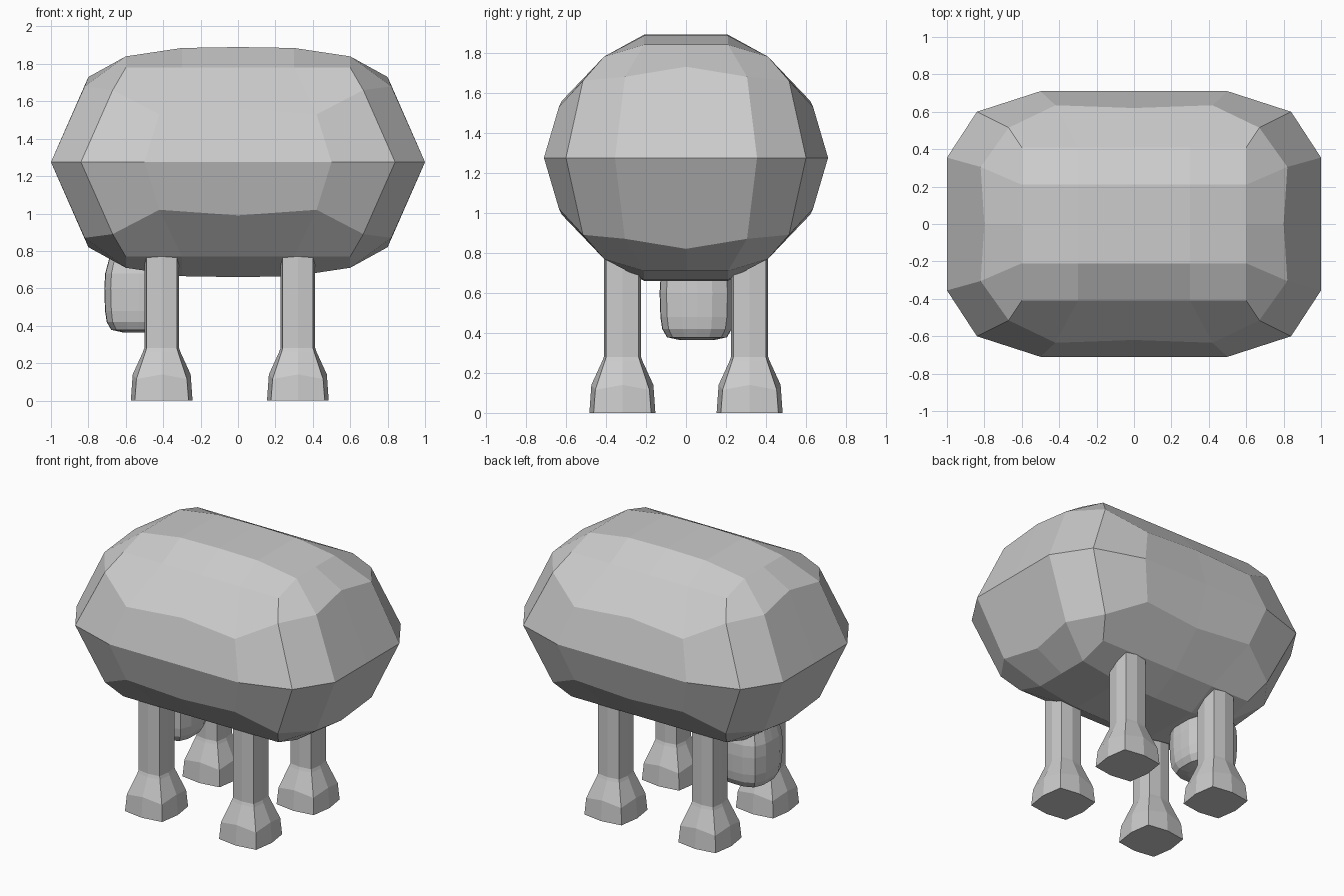
import bpy, bmesh
from math import cos, sin, tau

if "Cube" in bpy.data.objects:
    bpy.data.objects.remove(bpy.data.objects["Cube"])

MID = 1.275  # height of the body's widest line


def finish(bm, name):
    bmesh.ops.recalc_face_normals(bm, faces=bm.faces)
    mesh = bpy.data.meshes.new(name)
    bm.to_mesh(mesh)
    bm.free()
    obj = bpy.data.objects.new(name, mesh)
    bpy.context.collection.objects.link(obj)
    return obj


def rounded_loft(name, cx, cy, rings, sides, power):
    """Stack rounded-square rings given as (half width, z, corner drop)."""
    bm = bmesh.new()
    loops = []
    for r, z, drop in rings:
        loop = []
        for i in range(sides):
            c, s = cos(tau * i / sides), sin(tau * i / sides)
            k = r / (abs(c) ** power + abs(s) ** power) ** (1 / power)
            loop.append(bm.verts.new((cx + k * c, cy + k * s,
                                      z - drop * abs(2 * c * s))))
        loops.append(loop)
    for a, b in zip(loops, loops[1:]):
        for i in range(sides):
            j = (i + 1) % sides
            bm.faces.new((a[i], a[j], b[j], b[i]))
    bm.faces.new(loops[0])
    bm.faces.new(loops[-1])
    return finish(bm, name)


# Body: one octant of a rounded 4 x 4 block, mirrored on three axes
bm = bmesh.new()
top = [[(0, 0, 1.89), (0.3, 0, 1.885), (0.6, 0, 1.84)],
       [(0, 0.21, 1.89), (0.3, 0.21, 1.885), (0.6, 0.21, 1.84)],
       [(0, 0.41, 1.78), (0.3, 0.41, 1.78), (0.6, 0.41, 1.78)]]
shoulder = [(0, 0.62, 1.56), (0.42, 0.635, 1.53), (0.67, 0.515, 1.66),
            (0.82, 0.305, 1.68), (0.8, 0, 1.73)]
equator = [(0, 0.71, MID), (0.5, 0.71, MID), (0.84, 0.6, MID),
           (1, 0.355, MID), (1, 0, MID)]


def add(points):
    return [bm.verts.new((x, y, z - MID)) for x, y, z in points]


grid = [add(row) for row in top]
for j in range(2):
    for i in range(2):
        bm.faces.new((grid[j][i], grid[j][i + 1],
                      grid[j + 1][i + 1], grid[j + 1][i]))
rim = grid[2] + [grid[1][2], grid[0][2]]
bands = [rim, add(shoulder), add(equator)]
for a, b in zip(bands, bands[1:]):
    for i in range(4):
        bm.faces.new((a[i], a[i + 1], b[i + 1], b[i]))
for axis in range(3):
    copy = bmesh.ops.duplicate(bm, geom=bm.verts[:] + bm.edges[:] + bm.faces[:])
    for v in copy["geom"]:
        if isinstance(v, bmesh.types.BMVert):
            v.co[axis] *= -1
    bmesh.ops.remove_doubles(bm, verts=bm.verts, dist=1e-4)
body = finish(bm, "body")
body.location.z = MID

# Four legs with flared feet
leg_rings = [(0.165, 0, 0), (0.155, 0.14, 0.025), (0.1, 0.26, 0),
             (0.093, 0.28, 0), (0.093, 0.85, 0)]
for end, x in (("rear", -0.408), ("fore", 0.32)):
    for side, y in (("near", -0.318), ("far", 0.318)):
        rounded_loft(f"{end}_leg_{side}", x, y, leg_rings, 8, 5)

# Udder: rounded pouch hanging under the rear end
rounded_loft("udder", -0.528, 0.055,
             [(0.09, 0.365, 0), (0.15, 0.378, 0), (0.174, 0.42, 0),
              (0.183, 0.48, 0), (0.187, 0.6, 0), (0.182, 0.68, 0),
              (0.15, 0.8, 0)], 16, 3.4)
